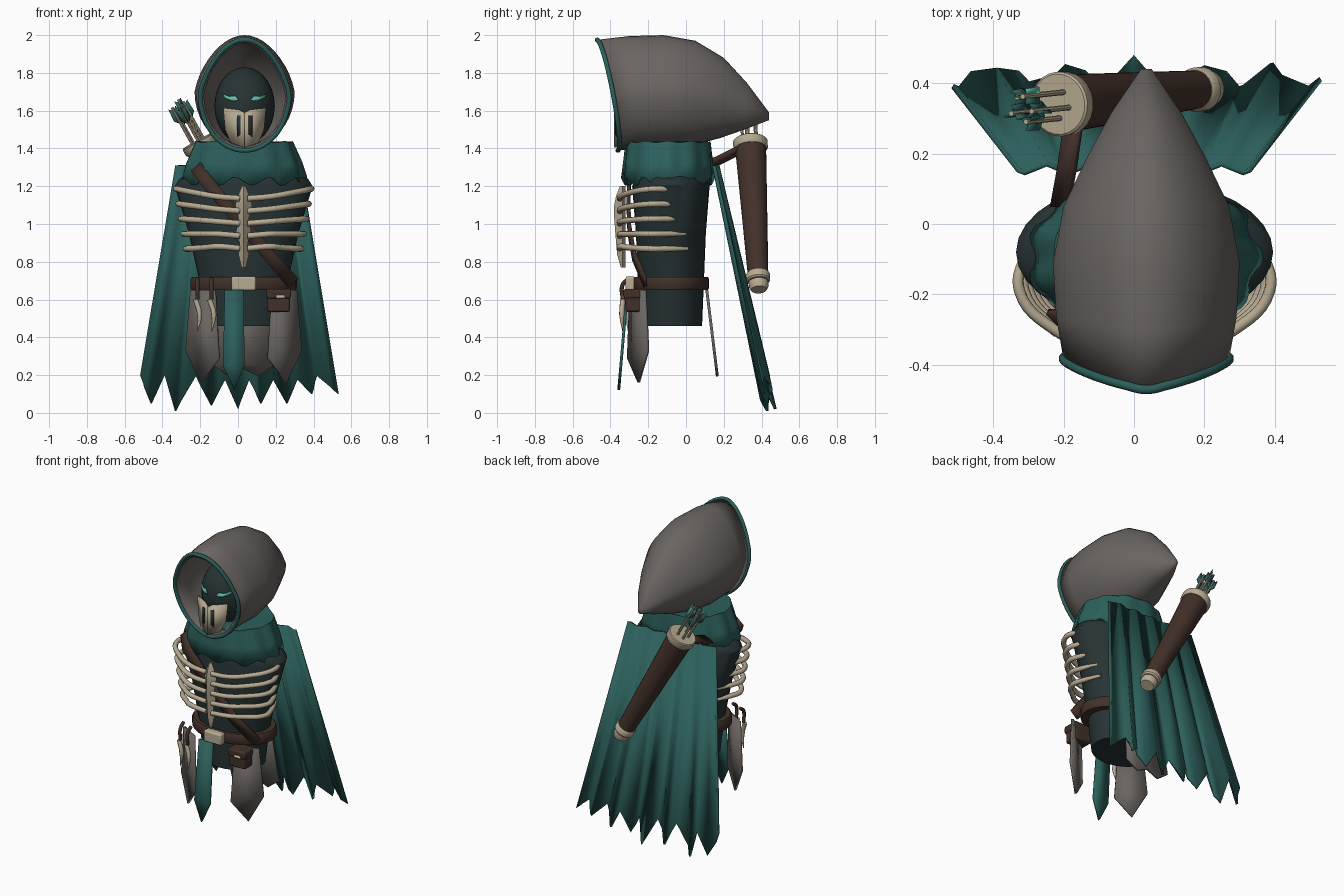
import bpy, math
from mathutils import Vector, Matrix

if "Cube" in bpy.data.objects:
    bpy.data.objects.remove(bpy.data.objects["Cube"])

CX, CY = 0.03, -0.08          # body axis
TAU = math.tau


def material(name, r, g, b):
    m = bpy.data.materials.new(name)
    m.use_nodes = True
    m.diffuse_color = (r, g, b, 1)
    m.node_tree.nodes["Principled BSDF"].inputs["Base Color"].default_value = (r, g, b, 1)
    return m


GREY = material("grey cloth", .145, .13, .12)
TEAL = material("teal cloth", .025, .115, .105)
DARK = material("charcoal cloth", .02, .033, .034)
BROWN = material("brown leather", .055, .03, .022)
BONE = material("bone", .48, .41, .29)
GLOW = material("pale teal", .12, .55, .42)


def finish(ob, mat, angle=40):
    ob.data.materials.append(mat)
    bpy.ops.object.select_all(action="DESELECT")
    ob.select_set(True)
    bpy.context.view_layer.objects.active = ob
    if ob.type == "CURVE":
        bpy.ops.object.convert(target="MESH")
    bpy.ops.object.shade_smooth_by_angle(angle=math.radians(angle))
    return bpy.context.view_layer.objects.active


def add_mesh(name, verts, faces, mat, thick=0, matrix=Matrix(), offset=0, angle=40):
    me = bpy.data.meshes.new(name)
    me.from_pydata([matrix @ Vector(v) for v in verts], [], faces)
    ob = bpy.data.objects.new(name, me)
    bpy.context.collection.objects.link(ob)
    if thick:
        mod = ob.modifiers.new("thickness", "SOLIDIFY")
        mod.thickness, mod.offset = thick, offset
    return finish(ob, mat, angle)


def loft(name, rings, mat, caps=(True, True), **kw):
    n = len(rings[0])
    verts = [p for ring in rings for p in ring]
    faces = [(k * n + i, k * n + (i + 1) % n, (k + 1) * n + (i + 1) % n, (k + 1) * n + i)
             for k in range(len(rings) - 1) for i in range(n)]
    if caps[0]:
        faces.append(tuple(reversed(range(n))))
    if caps[1]:
        faces.append(tuple(range(len(verts) - n, len(verts))))
    return add_mesh(name, verts, faces, mat, **kw)


def ellipse(z, rx, ry, cx=CX, cy=CY, n=32):
    return [(cx + rx * math.cos(TAU * i / n), cy + ry * math.sin(TAU * i / n), z) for i in range(n)]


def tube(name, points, radius, mat, cyclic=False, ends=1.0):
    cu = bpy.data.curves.new(name, "CURVE")
    cu.dimensions, cu.bevel_depth, cu.bevel_resolution = "3D", radius, 2
    cu.resolution_u, cu.use_fill_caps = 6, True
    sp = cu.splines.new("BEZIER")
    sp.bezier_points.add(len(points) - 1)
    for i, (bp, p) in enumerate(zip(sp.bezier_points, points)):
        bp.co, bp.handle_left_type, bp.handle_right_type = p, "AUTO", "AUTO"
        bp.radius = ends if i == len(points) - 1 else 1
    sp.use_cyclic_u = cyclic
    ob = bpy.data.objects.new(name, cu)
    bpy.context.collection.objects.link(ob)
    return finish(ob, mat, 60)


def panel(name, outline, loc, mat, turn=0, tilt=0, thick=.015):
    m = (Matrix.Translation(loc) @ Matrix.Rotation(math.radians(turn), 4, "Z")
         @ Matrix.Rotation(math.radians(tilt), 4, "X"))
    return add_mesh(name, [(x, 0, z) for x, z in outline], [tuple(range(len(outline)))], mat, thick, m)


def box(name, loc, size, mat):
    x, y, z = (s / 2 for s in size)
    rings = [[(-x, -y, h), (x, -y, h), (x, y, h), (-x, y, h)] for h in (-z, z)]
    ob = loft(name, rings, mat, matrix=Matrix.Translation(loc))
    bev = ob.modifiers.new("soft edges", "BEVEL")
    bev.width, bev.segments = .01, 2
    return ob


# Torso and belt
loft("torso", [ellipse(*r) for r in ((.46, .2, .165), (.7, .235, .175), (.95, .29, .185),
                                     (1.2, .365, .205), (1.24, .34, .19), (1.3, .2, .13))], DARK)
loft("belt", [ellipse(*r) for r in ((.65, .275, .195), (.66, .282, .202), (.71, .282, .202), (.72, .275, .195))], BROWN)
box("buckle", (CX, -.295, .685), (.13, .05, .075), BONE)
box("pouch", (.215, -.27, .59), (.12, .1, .11), BROWN)
box("pouch_flap", (.215, -.275, .63), (.13, .11, .05), BROWN)
box("pouch_clasp", (.225, -.33, .615), (.05, .02, .02), BONE)

# Ruffled collar
collar = []
for z, rx, ry, wave in ((1.225, .32, .235, .022), (1.32, .3, .23, .008), (1.43, .255, .22, .004)):
    ring = []
    for i in range(72):
        a = TAU * i / 72
        w = math.cos(11 * a) * wave
        ring.append((CX + (rx + w / 2) * math.cos(a), -.095 + (ry + w / 2) * math.sin(a), z + w))
    collar.append(ring)
loft("collar", collar, TEAL, caps=(False, True), thick=.012)


# Hood, from the open front back to the tip
def hood_ring(yt, zt, yb, zb, hw, bow=0, n=40):
    ring = []
    for i in range(n):
        a = TAU * i / n
        c, s = math.cos(a), math.sin(a)
        x = .035 + hw * s * (1 - .2 * max(0, c))
        ring.append((x, (yt + yb) / 2 + (yt - yb) / 2 * c + bow * abs(s), (zt + zb) / 2 + (zt - zb) / 2 * c))
    return ring


front = hood_ring(-.47, 1.975, -.36, 1.39, .235, .03)
hood = [front] + [hood_ring(*r) for r in (
    (-.3, 1.995, -.25, 1.4, .256, .01), (-.12, 2, -.1, 1.4, .265), (.05, 1.97, .05, 1.42, .235),
    (.2, 1.88, .18, 1.455, .168), (.32, 1.75, .31, 1.5, .1), (.44, 1.59, .44, 1.55, .015))]
loft("hood", hood, GREY, caps=(False, True), thick=.02, offset=-1, angle=70)
tube("hood_trim", front[::2], .013, TEAL, cyclic=True)

# Face in the shadow of the hood
FX, FY, FZ = .035, -.15, 1.625
RX, RY, RZ = .16, .18, .205
face = [[(FX + RX * math.cos(b) * math.cos(TAU * i / 28), FY + RY * math.cos(b) * math.sin(TAU * i / 28),
          FZ + RZ * math.sin(b)) for i in range(28)] for b in (math.pi * (k / 14 - .5) * .98 for k in range(15))]
loft("face", face, DARK)


def on_face(dx, z, lift=.008):
    k = 1 - (dx / RX) ** 2 - ((z - FZ) / RZ) ** 2
    return (FX + dx, FY - RY * math.sqrt(max(k, 0)) - lift, z)


for side, s in (("right", -1), ("left", 1)):
    eye = [on_face(s * x, z) for x, z in ((.03, 1.655), (.065, 1.65), (.105, 1.665), (.115, 1.69), (.08, 1.675), (.05, 1.678))]
    add_mesh(side + "_eye", eye, [tuple(range(6))], GLOW, .006)
    # Half of the folded bone mask, with its slit
    mask = [(0, 1.59), (.03, 1.605), (.11, 1.615), (.1, 1.5), (.07, 1.43), (0, 1.405)]
    mask_y = lambda x: -.375 + x * .55
    add_mesh(side + "_mask", [(FX + s * x, mask_y(x), z) for x, z in mask], [tuple(range(6))], BONE, .014)
    slit = [(.022, 1.575), (.04, 1.575), (.04, 1.46), (.022, 1.475)]
    add_mesh(side + "_mask_slit", [(FX + s * x, mask_y(x) - .01, z) for x, z in slit], [(0, 1, 2, 3)], DARK, .006)

    # Ribs wrapping from the breastbone to the flank
    for k in range(5):
        z, hw = 1.185 - .079 * k, .365 - .013 * k
        zi = 1.135 - .066 * k
        path = [(.02, -.35, zi), (.14, -.345, zi + .01), (hw - .11, -.3, (z + zi) / 2 + .005),
                (hw - .01, -.19, z), (hw - .025, -.1, z), (hw - .07, -.05 + .015 * k, z)]
        tube(f"{side}_rib_{k + 1}", [(CX + s * x, y, h) for x, y, h in path], .016, BONE, ends=.6)

    # Hip plates
    hip = [(-.075, 0), (.075, 0), (.105, -.32), (.01, -.49), (-.1, -.36)]
    panel(side + "_hip_plate", [(s * x, z) for x, z in hip], (CX + s * .215, -.255, .65), GREY, turn=31 * s)

# Breastbone
sternum = [[(CX - w, -.335, z), (CX, y, z), (CX + w, -.335, z), (CX, -.32, z)]
           for z, w, y in ((.77, .012, -.345), (.84, .028, -.365), (.9, .022, -.37), (.96, .04, -.375),
                           (1.03, .028, -.38), (1.1, .045, -.38), (1.15, .03, -.37), (1.2, .01, -.35))]
loft("breastbone", sternum, BONE)

# Hanging cloths at the front and back
panel("front_cloth", [(-.05, 0), (.05, 0), (.055, -.4), (0, -.53), (-.06, -.4)], (-.02, -.31, .65), TEAL, tilt=-5)
panel("back_plate", [(-.13, 0), (.13, 0), (.16, -.4), (.08, -.46), (0, -.42), (-.08, -.46), (-.16, -.4)],
      (CX, .11, .65), GREY, tilt=7)

# Fang charms on thongs
for k, x in enumerate((-.215, -.14)):
    y = -.27 - .03 * k
    tube(f"charm_thong_{k + 1}", [(x, y, .71), (x, y - .035, .68), (x, y - .035, .6)], .011, BROWN)
    tube(f"charm_fang_{k + 1}", [(x - .01, y - .035, .6), (x + .012, y - .04, .52), (x, y - .035, .43)], .014, BONE, ends=.15)


# Shoulder strap
def strap(name, path, w):
    verts = [(x + s * w * .75, y, z + s * w * .65) for x, y, z in path for s in (-1, 1)]
    faces = [(2 * i, 2 * i + 1, 2 * i + 3, 2 * i + 2) for i in range(len(path) - 1)]
    return add_mesh(name, verts, faces, BROWN, .02)


strap("front_strap", [(-.22, -.25, 1.3), (-.17, -.3, 1.23), (-.07, -.305, 1.11), (.05, -.3, .97),
                      (.17, -.275, .83), (.29, -.215, .69)], .035)
strap("back_strap", [(-.21, .05, 1.29), (-.19, .16, 1.33), (-.17, .3, 1.4)], .03)

# Pleated cape with a ragged hem
hem = [(-.53, .2), (-.46, .05), (-.4, .2), (-.33, .01), (-.23, .2), (-.14, .04), (-.07, .18), (0, .02),
       (.06, .18), (.12, .05), (.19, .18), (.26, .05), (.32, .18), (.39, .1), (.43, .2), (.53, .1)]


def hem_z(x):
    for (x0, z0), (x1, z1) in zip(hem, hem[1:]):
        if x <= x1:
            return z0 + (z1 - z0) * (x - x0) / (x1 - x0)


xs = sorted({x for x, z in hem} | {k / 10 for k in range(-5, 6)})
cape = []
for x in xs:
    fold = abs((x / .2) % 1 - .5) * 2          # 1 on a ridge, 0 in a valley
    z = hem_z(x)
    drop = (1.31 - z) / 1.2
    cape += [(x * .62, .145 + .025 * fold, 1.31), (x * .62 + x * .38 * min(drop, 1), .15 + .24 * drop + .065 * fold, z)]
add_mesh("cape", cape, [(2 * i, 2 * i + 1, 2 * i + 3, 2 * i + 2) for i in range(len(xs) - 1)], TEAL, .014, angle=15)

# Quiver slung across the back
low, high = Vector((.21, .385, .67)), Vector((-.215, .34, 1.44))
axis = high - low
L = axis.length
Q = Matrix.Translation(low) @ axis.to_track_quat("Z", "Y").to_matrix().to_4x4()


def turned(name, profile, mat, x=0, y=0, n=24):
    return loft(name, [ellipse(z, r, r, x, y, n) for z, r in profile], mat, matrix=Q)


turned("quiver", ((.05, .054), (L - .03, .083)), BROWN)
turned("quiver_foot", ((-.02, .042), (0, .052), (.025, .052), (.03, .044)), BONE)
turned("quiver_low_band", ((.03, .055), (.038, .063), (.07, .063), (.078, .057)), BONE)
turned("quiver_rim", ((L - .05, .084), (L - .04, .092), (L - .005, .092), (L, .086)), BONE)

# Arrows
for k in range(5):
    a = TAU * k / 5
    x, y, top = .04 * math.cos(a), .035 * math.sin(a), L + .2 + .02 * (k % 3)
    turned(f"arrow_{k + 1}", ((L - .03, .008), (top, .008)), BONE, x, y, 8)
    for j in range(3):
        b = a + TAU * j / 3
        c, s = math.cos(b), math.sin(b)
        vane = [(x + r * c, y + r * s, top - d) for r, d in ((0, .02), (.024, 0), (.028, .07), (0, .1))]
        add_mesh(f"arrow_vane_{k + 1}_{j + 1}", vane, [(0, 1, 2, 3)], GLOW if j == 0 and k == 2 else TEAL, .005, Q)
